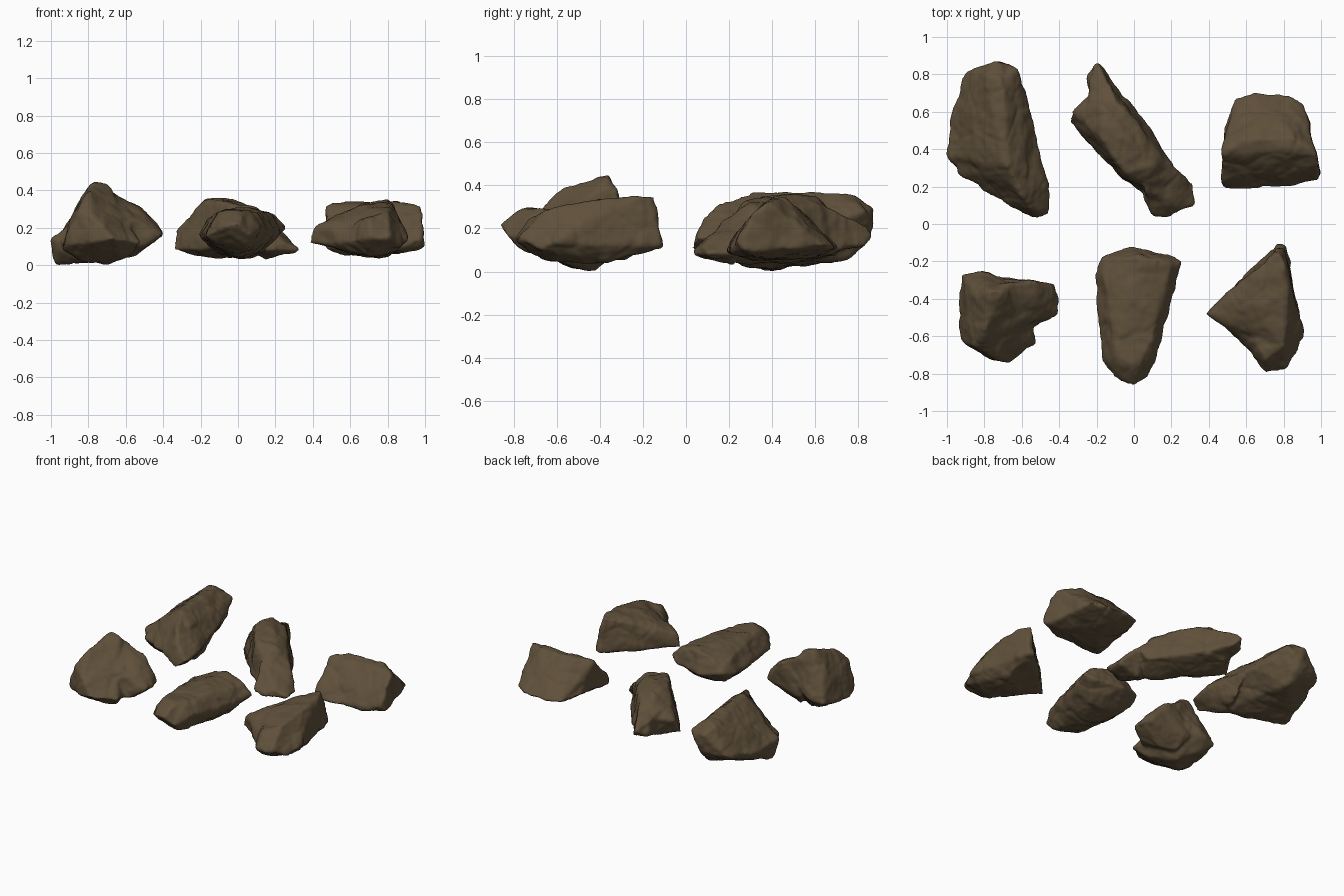
import bpy
import bmesh
from mathutils import Vector, noise

default_cube = bpy.data.objects.get("Cube")
if default_cube:
    bpy.data.objects.remove(default_cube, do_unlink=True)

# One earthy brown for every rock
brown = bpy.data.materials.new("earth_brown")
brown.use_nodes = True
colour = (0.115, 0.08, 0.043, 1)
brown.diffuse_color = colour
shader = next(n for n in brown.node_tree.nodes if n.type == "BSDF_PRINCIPLED")
shader.inputs["Base Color"].default_value = colour
shader.inputs["Roughness"].default_value = 0.9


def weather(point, seed):
    """Height of the worn surface: broad dents, small chips and thin cracks."""
    offset = Vector((seed, -seed, seed))
    broad = noise.noise(point * 5 + offset)
    chips = noise.turbulence(point * 9 + offset, 3, False) - 0.4
    near, far = noise.voronoi(point * 4 + offset)[0][:2]
    crack = max(0, 1 - (far - near) * 9)
    return 0.01 * broad + 0.01 * chips - 0.004 * crack


def rock(name, seed, *lobes):
    """Fuse convex lobes (corner points in hundredths) into one worn stone."""
    bm = bmesh.new()
    for corners in lobes:
        verts = [bm.verts.new(Vector(c) / 100) for c in corners]
        hull = bmesh.ops.convex_hull(bm, input=verts)
        unused = set(hull["geom_interior"]) | set(hull["geom_unused"])
        bmesh.ops.delete(bm, geom=[g for g in unused if isinstance(g, bmesh.types.BMVert)])
    bmesh.ops.recalc_face_normals(bm, faces=bm.faces)
    rough = bpy.data.meshes.new(name + "_rough")
    bm.to_mesh(rough)
    bm.free()

    obj = bpy.data.objects.new(name, rough)
    bpy.context.collection.objects.link(obj)
    remesh = obj.modifiers.new("fuse", "REMESH")
    remesh.mode = "VOXEL"
    remesh.voxel_size = 0.012
    soften = obj.modifiers.new("soften", "SMOOTH")
    soften.factor = 0.5
    soften.iterations = 7

    # Bake the fused form, then wear its surface
    bpy.context.view_layer.update()
    graph = bpy.context.evaluated_depsgraph_get()
    mesh = bpy.data.meshes.new_from_object(obj.evaluated_get(graph))
    obj.modifiers.clear()
    obj.data = mesh
    bpy.data.meshes.remove(rough)
    mesh.name = name
    moved = [v.co + v.normal * (weather(v.co, seed) + 0.005) for v in mesh.vertices]
    for vert, place in zip(mesh.vertices, moved):
        vert.co = place
        vert.co.z = max(0, place.z)
    mesh.materials.clear()
    mesh.materials.append(brown)
    mesh.polygons.foreach_set("use_smooth", [True] * len(mesh.polygons))
    mesh.update()


# Large ridged rock
rock("back_right_side_boulder", 1,
     [(-75, 87, 29), (-70, 87, 17), (-62, 83, 28), (-90, 82, 15), (-98, 58, 12),
      (-100, 37, 14), (-98, 40, 0), (-92, 25, 12), (-68, 10, 14), (-53, 52, 20),
      (-58, 70, 20), (-80, 80, 34), (-70, 77, 36), (-68, 30, 37), (-58, 25, 31),
      (-85, 50, 27), (-75, 40, 2), (-60, 20, 5), (-70, 75, 6), (-88, 60, 4)],
     [(-68, 10, 14), (-52, 2, 10), (-45, 4, 15), (-45, 20, 18), (-53, 52, 20),
      (-66, 28, 36), (-60, 15, 32), (-55, 8, 25), (-60, 20, 4), (-55, 40, 6)])

# Long diagonal slab: broad flat top, low foot and blunt sloping end
rock("back_middle_long_rock", 2,
     [(-34, 54, 8), (-33, 60, 18), (-27, 53, 23), (-22, 72, 22), (-20, 70, 7),
      (-3, 67, 9), (18, 36, 9), (22, 30, 18), (8, 15, 8), (-6, 23, 9), (-19, 42, 7),
      (-18, 46, 35), (-15, 60, 35), (-5, 62, 32), (-5, 47, 36), (-5, 27, 33),
      (5, 22, 27), (11, 31, 31), (14, 38, 27), (-10, 45, 4), (-20, 60, 5), (8, 22, 4)],
     [(-25, 79, 12), (-20, 87, 17), (-16, 84, 12), (-24, 66, 8), (-4, 66, 10),
      (-18, 84, 21), (-8, 64, 31), (-24, 77, 21), (-24, 64, 26)],
     [(10, 30, 28), (20, 33, 22), (32, 22, 8), (33, 10, 8), (25, 8, 12),
      (19, 4, 8), (10, 4, 10), (5, 14, 8), (20, 12, 5), (15, 22, 3),
      (15, 14, 20), (5, 18, 25)])

# Wedge with one straight ridge
rock("back_left_side_wedge", 3,
     [(47, 19, 9), (47, 53, 12), (54, 68, 11), (65, 71, 11), (82, 70, 11),
      (91, 65, 12), (100, 27, 9), (98, 23, 14), (88, 22, 9), (60, 18, 9),
      (48, 38, 32), (58, 45, 34), (85, 46, 34), (97, 38, 32), (99, 30, 26),
      (55, 30, 5), (90, 32, 6), (70, 55, 6), (48, 22, 15)])

# Tall chunk with a side shoulder
rock("front_right_side_chunk", 4,
     [(-92, -27, 12), (-80, -25, 15), (-70, -28, 20), (-56, -40, 12), (-52, -64, 12),
      (-62, -68, 15), (-66, -75, 14), (-78, -73, 12), (-93, -62, 10), (-94, -54, 8),
      (-90, -57, 24), (-86, -66, 29), (-77, -71, 25), (-80, -57, 39), (-77, -36, 45),
      (-70, -36, 44), (-84, -40, 38), (-88, -32, 25), (-72, -42, 0), (-60, -55, 3),
      (-85, -55, 3)],
     [(-72, -28, 12), (-43, -32, 16), (-40, -38, 16), (-40, -48, 17), (-50, -54, 10),
      (-70, -55, 10), (-55, -30, 33), (-46, -34, 26), (-70, -33, 40), (-58, -40, 33),
      (-50, -46, 25), (-68, -56, 29), (-55, -42, 4), (-68, -36, 3)])

# Tapered slab with a nearly level top
rock("front_middle_slab", 5,
     [(-21, -27, 16), (-17, -17, 18), (-1, -11, 16), (20, -17, 17), (26, -20, 20),
      (22, -33, 15), (13, -60, 14), (12, -72, 20), (7, -83, 16), (0, -87, 22),
      (-9, -84, 20), (-17, -75, 16), (-18, -55, 14), (-16, -26, 25), (-6, -18, 29),
      (4, -17, 31), (20, -21, 27), (10, -60, 29), (-10, -70, 29), (2, -77, 29),
      (-12, -72, 11), (5, -75, 9), (-10, -30, 5), (14, -28, 6), (2, -50, 4)])

# Three-cornered rock with a steep outer face and a beaked corner
rock("front_left_side_shard", 6,
     [(38, -48, 12), (40, -49, 20), (58, -30, 10), (77, -10, 11), (81, -11, 12),
      (72, -18, 34), (76, -14, 36), (80, -17, 36), (88, -45, 12), (91, -60, 14),
      (88, -68, 10), (81, -78, 16), (82, -40, 33), (80, -66, 29), (65, -45, 32),
      (55, -40, 28), (70, -65, 5), (80, -35, 4), (58, -50, 6), (57, -62, 12)],
     [(57, -64, 12), (70, -80, 15), (81, -77, 14), (70, -73, 25), (80, -66, 29),
      (63, -62, 25), (70, -66, 5), (75, -55, 10)])
